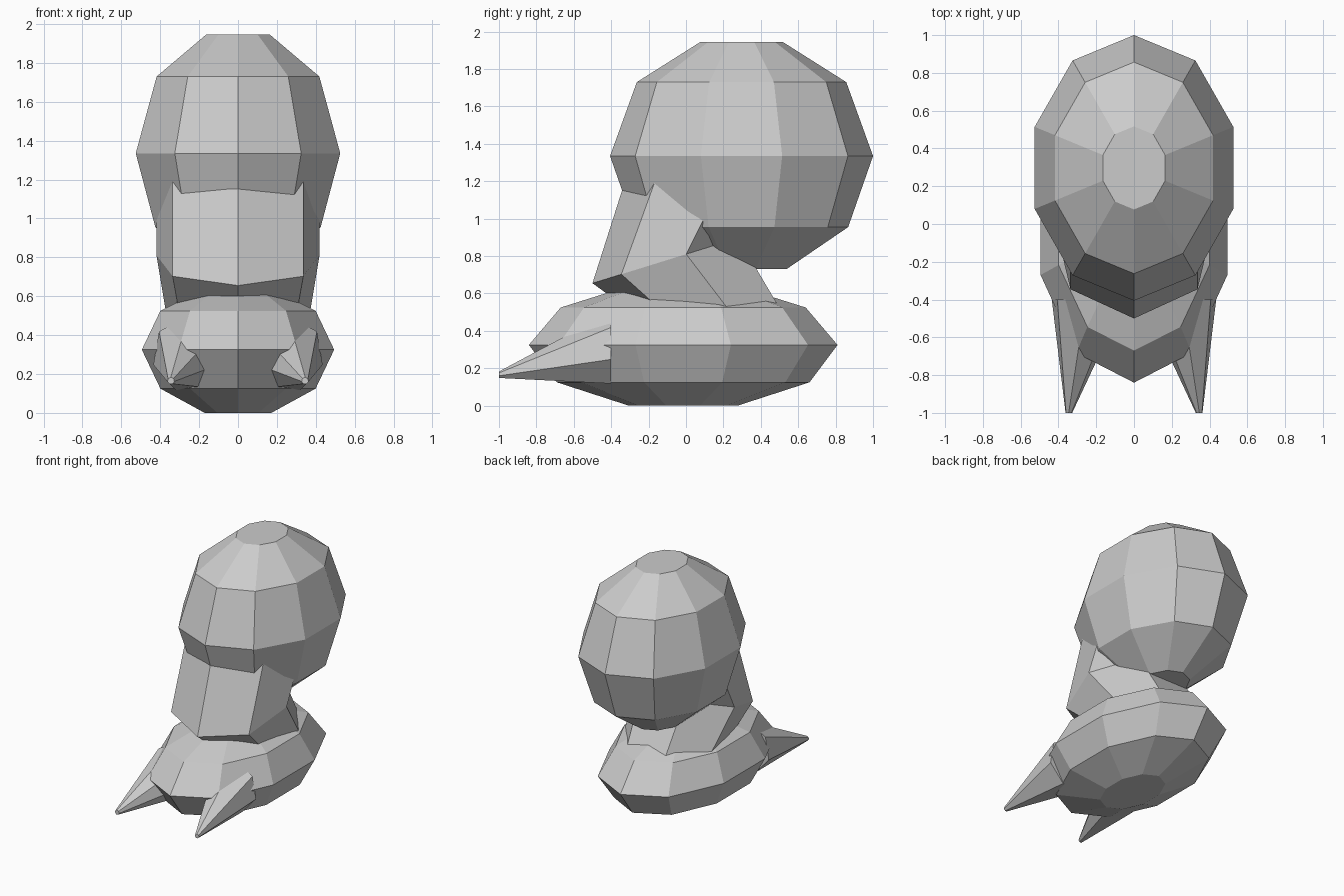
import bpy
import bmesh
from math import sin, cos, pi

cube = bpy.data.objects.get("Cube")
if cube:
    bpy.data.objects.remove(cube, do_unlink=True)

grey = bpy.data.materials.new("plain_grey")
grey.use_nodes = True
grey.diffuse_color = (0.6, 0.6, 0.6, 1)
grey.node_tree.nodes["Principled BSDF"].inputs["Base Color"].default_value = (0.6, 0.6, 0.6, 1)


def flat_ring(sides, rx, ry, y, z, slope=0.0):
    """Ring whose first corner points to the front; slope tilts it along y."""
    ring = []
    for i in range(sides):
        a = 2 * pi * i / sides
        dy = -ry * cos(a)
        ring.append((rx * sin(a), y + dy, z + slope * dy))
    return ring


def upright_ring(sides, r, centre, turn):
    """Ring facing the front, used for the spikes."""
    x, y, z = centre
    angles = [turn + 2 * pi * i / sides for i in range(sides)]
    return [(x + r * cos(a), y, z + r * sin(a)) for a in angles]


def loft(name, rings):
    """Skin a closed faceted solid through a stack of rings."""
    bm = bmesh.new()
    loops = [[bm.verts.new(p) for p in ring] for ring in rings]
    for low, high in zip(loops, loops[1:]):
        n = len(low)
        for i in range(n):
            j = (i + 1) % n
            bm.faces.new((low[i], low[j], high[j], high[i]))
    bm.faces.new(loops[0])
    bm.faces.new(loops[-1])
    bmesh.ops.recalc_face_normals(bm, faces=bm.faces)
    mesh = bpy.data.meshes.new(name)
    bm.to_mesh(mesh)
    bm.free()
    mesh.materials.append(grey)
    obj = bpy.data.objects.new(name, mesh)
    bpy.context.collection.objects.link(obj)
    return obj


# Head and body: ten-sided faceted ellipsoids (rx, ry, z)
head = [(0.175, 0.24, 0.73), (0.447, 0.57, 0.955), (0.553, 0.703, 1.335),
        (0.44, 0.56, 1.73), (0.173, 0.22, 1.945)]
loft("head", [flat_ring(10, rx, ry, 0.297, z) for rx, ry, z in head])

body = [(0.18, 0.29, 0.0), (0.42, 0.675, 0.125), (0.52, 0.825, 0.325),
        (0.42, 0.655, 0.525), (0.18, 0.29, 0.64)]
loft("body", [flat_ring(10, rx, ry, -0.015, z) for rx, ry, z in body])

# Neck: seven-sided, bent around a tilted middle ring
loft("neck", [
    flat_ring(7, 0.36, 0.38, 0.23, 0.40),
    flat_ring(7, 0.43, 0.41, -0.09, 0.782, 0.31),
    flat_ring(7, 0.43, 0.43, 0.11, 1.22),
])

# Pair of front spikes: seven-sided cones with blunt tips
for side, label in ((1, "left"), (-1, "right")):
    base = upright_ring(7, 0.20, (0.243, -0.40, 0.303), -0.28)
    tip = upright_ring(7, 0.018, (0.345, -1.0, 0.165), -0.28)
    loft(label + "_spike", [[(side * x, y, z) for x, y, z in ring] for ring in (base, tip)])
